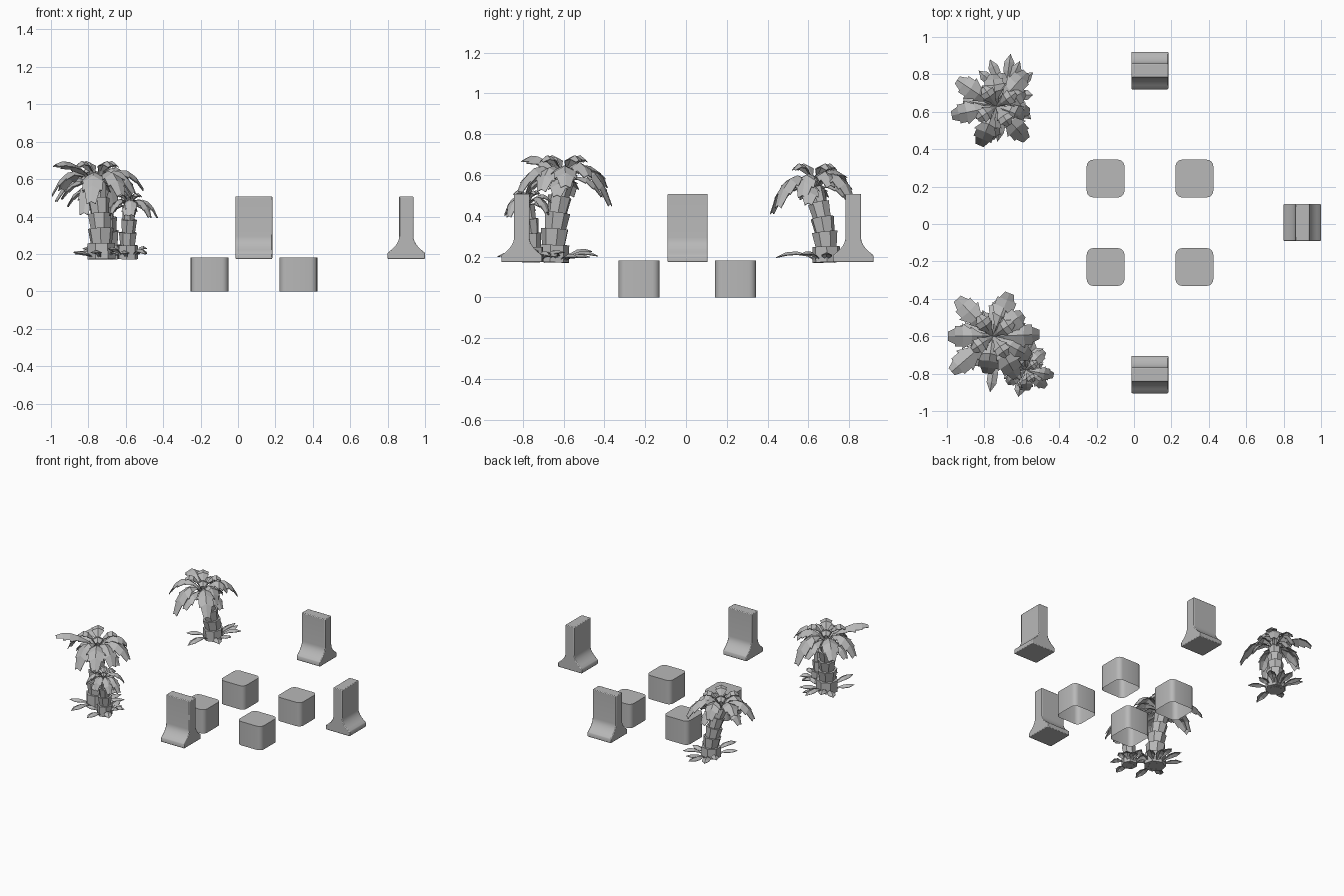
import bpy
import bmesh
import math
import random
from mathutils import Matrix, Vector

random.seed(4)
default_cube = bpy.data.objects.get("Cube")
if default_cube:
    bpy.data.objects.remove(default_cube, do_unlink=True)

stone_grey = bpy.data.materials.new("stone_grey")
stone_grey.use_nodes = True
GREY = (0.48, 0.48, 0.48, 1)
stone_grey.diffuse_color = GREY
stone_grey.node_tree.nodes["Principled BSDF"].inputs["Base Color"].default_value = GREY

GROUND = 0.175


def make_object(name, bm, location=(0, 0, 0), turn=0):
    mesh = bpy.data.meshes.new(name)
    bm.to_mesh(mesh)
    bm.free()
    mesh.materials.append(stone_grey)
    obj = bpy.data.objects.new(name, mesh)
    bpy.context.collection.objects.link(obj)
    obj.location = location
    obj.rotation_euler.z = turn
    return obj


def smooth(obj):
    bpy.ops.object.select_all(action='DESELECT')
    obj.select_set(True)
    bpy.context.view_layer.objects.active = obj
    bpy.ops.object.shade_smooth_by_angle(angle=math.radians(35))


# Blocks with rounded upright edges, open underneath
def block(name, x, y):
    size, height = 0.202, 0.18
    bm = bmesh.new()
    bmesh.ops.create_cube(bm, size=1)
    bmesh.ops.scale(bm, vec=(size, size, height), verts=bm.verts)
    bmesh.ops.translate(bm, vec=(0, 0, height / 2), verts=bm.verts)
    bottom = [f for f in bm.faces if f.normal.z < -0.9]
    bmesh.ops.delete(bm, geom=bottom, context='FACES_ONLY')
    upright = [e for e in bm.edges if abs(e.verts[0].co.z - e.verts[1].co.z) > 0.1]
    bmesh.ops.bevel(bm, geom=upright, offset=0.035, segments=4, profile=0.5, affect='EDGES')
    smooth(make_object(name, bm, (x, y, 0)))


for side, x in (("right", -0.152), ("left", 0.323)):
    for end, y in (("front", -0.23), ("back", 0.243)):
        block(f"{end}_{side}_block", x, y)


# Upright slabs on a flared foot
def pillar(name, x, y, turn):
    half, shaft, depth = 0.1, 0.038, 0.197
    profile = [(half, 0), (half, 0.03)]
    for i in range(7):
        t = i / 6
        profile.append((shaft + 0.058 * (1 - t) ** 2, 0.036 + 0.085 * t))
    profile.append((shaft, 0.335))
    outline = profile + [(-px, pz) for px, pz in reversed(profile)]
    bm = bmesh.new()
    face = bm.faces.new([bm.verts.new((px, -depth / 2, pz)) for px, pz in outline])
    grown = bmesh.ops.extrude_face_region(bm, geom=[face])["geom"]
    moved = [g for g in grown if isinstance(g, bmesh.types.BMVert)]
    bmesh.ops.translate(bm, vec=(0, depth, 0), verts=moved)
    bmesh.ops.recalc_face_normals(bm, faces=bm.faces)
    obj = make_object(name, bm, (x, y, GROUND - 0.002), turn)
    bevel = obj.modifiers.new("soft_edges", 'BEVEL')
    bevel.width = 0.005
    bevel.segments = 2
    bevel.limit_method = 'ANGLE'
    bevel.angle_limit = math.radians(50)
    smooth(obj)


pillar("back_pillar", 0.085, 0.82, math.pi / 2)
pillar("front_pillar", 0.085, -0.805, math.pi / 2)
pillar("left_pillar", 0.9, 0.008, 0)


def curve_point(a, b, c, t):
    return a * (1 - t) ** 2 + b * 2 * t * (1 - t) + c * t * t


# One leaf folded along its midrib: broad and ragged, or narrow and pointed
def add_leaf(bm, start, control, tip, width, steps, ragged):
    spine = [curve_point(start, control, tip, i / steps) for i in range(steps + 1)]
    mids = [bm.verts.new(p) for p in spine]
    flat = Vector((tip.x - start.x, tip.y - start.y, 0)).normalized()
    across = flat.cross(Vector((0, 0, 1)))

    def edge_vert(i, sign, scale):
        t = i / steps
        along = (spine[min(i + 1, steps)] - spine[max(i - 1, 0)]).normalized()
        blunt = 0.35 * t if ragged else 0
        w = width * scale * max(0.15 * (1 - t) + blunt, math.sin(math.pi * t ** 1.5))
        lean = along * w * (0.25 if ragged else 0) * (1 - t)
        return bm.verts.new(spine[i] + across * sign * w + lean + Vector((0, 0, -0.5 * w)))

    for sign in (1, -1):
        for i in range(steps):
            near = edge_vert(i, sign, 0.82 if ragged else 1)
            far = edge_vert(i + 1, sign, 1.06 if ragged else 1)
            loop = [mids[i], near, far, mids[i + 1]]
            bm.faces.new(loop if sign > 0 else loop[::-1])


def finish_leaves(name, bm):
    obj = make_object(name, bm)
    shell = obj.modifiers.new("leaf_thickness", 'SOLIDIFY')
    shell.thickness = 0.004


# Trunk of stacked flaring rings
def trunk(name, base, crown, radius, rings):
    bend = Vector((base.x, base.y, (base.z + crown.z) / 2))
    bm = bmesh.new()
    for i in range(rings):
        low = curve_point(base, bend, crown, i / rings)
        high = curve_point(base, bend, crown, (i + 1) / rings)
        axis = (high - low).normalized()
        r = radius * (1 - 0.36 * i / rings)
        place = (Matrix.Translation((low + high) / 2)
                 @ axis.to_track_quat('Z', 'Y').to_matrix().to_4x4()
                 @ Matrix.Rotation(i * 0.4, 4, 'Z'))
        foot = 1.1 if i == 0 else 0.88
        bmesh.ops.create_cone(bm, cap_ends=True, segments=7, radius1=r * foot,
                              radius2=r * 1.08, depth=(high - low).length * 1.08,
                              matrix=place)
    make_object(name, bm)


# Where the narrow leaves around a trunk end, relative to its foot
FOOT_LEAVES = [(0.15, 0.12), (-0.14, 0.13), (-0.15, -0.11), (0.14, -0.13),
               (0.03, 0.22), (-0.04, -0.25), (0.08, 0.18), (0.15, 0), (-0.08, 0.19)]


def palm(name, base, crown, radius, rings, tips, rise, width, foot_scale):
    base, crown = Vector(base), Vector(crown)
    trunk(f"{name}_trunk", base, crown, radius, rings)

    # Long arching fronds
    bm = bmesh.new()
    for offset in tips:
        offset = Vector(offset)
        control = crown + Vector((offset.x * 0.62, offset.y * 0.62, rise))
        add_leaf(bm, crown, control, crown + offset, width, 5, True)
    # Young fronds on top, and older ones spreading below
    up = Vector((0, 0, rise))
    for k in range(4):
        a = k * math.tau / 4 + 0.6
        out = Vector((math.cos(a), math.sin(a), 0)) * width
        add_leaf(bm, crown, crown + out + up * 1.1, crown + out * 2 + up * 0.6,
                 width * 0.7, 4, True)
        out = Vector((math.cos(a + 0.8), math.sin(a + 0.8), 0)) * width
        add_leaf(bm, crown, crown + out * 2 + up * 0.4, crown + out * 2.9 - up * 0.4,
                 width * 0.8, 4, True)
    finish_leaves(f"{name}_fronds", bm)

    # Narrow leaves around the foot
    bm = bmesh.new()
    for x, y in FOOT_LEAVES:
        out = Vector((x, y, 0)) * foot_scale
        top = Vector((0, 0, random.uniform(0.05, 0.1)))
        end = Vector((0, 0, random.uniform(0.02, 0.06)))
        add_leaf(bm, base + out.normalized() * radius * 0.6, base + out * 0.6 + top,
                 base + out + end, 0.03, 4, False)
    finish_leaves(f"{name}_foot_leaves", bm)


palm("large_palm", (-0.73, -0.65, GROUND), (-0.755, -0.6, 0.57), 0.07, 5,
     [(-0.19, 0.2, -0.02), (0.09, 0.23, -0.11), (-0.24, 0, -0.05), (-0.22, -0.19, 0.11),
      (0.25, 0.01, -0.02), (0.13, -0.22, -0.05), (-0.03, -0.2, -0.09), (0.2, -0.11, -0.04),
      (0.16, 0.12, 0.03)],
     0.17, 0.066, 1)
palm("small_palm", (-0.59, -0.75, GROUND), (-0.58, -0.78, 0.45), 0.05, 4,
     [(-0.1, -0.07, -0.03), (0.15, -0.03, -0.05), (0.1, 0.1, -0.03), (-0.09, 0.1, -0.02),
      (0.01, -0.11, -0.04), (0.11, -0.09, -0.05), (0, 0.12, 0.02)],
     0.1, 0.038, 0.7)
palm("back_palm", (-0.69, 0.69, GROUND), (-0.735, 0.63, 0.53), 0.064, 5,
     [(-0.21, 0.14, 0.05), (0.16, 0.18, -0.04), (-0.24, -0.05, -0.04), (0.15, 0.08, 0.02),
      (0.16, -0.18, -0.08), (-0.09, -0.21, -0.11), (0.15, -0.06, -0.03), (-0.02, 0.17, -0.02)],
     0.17, 0.062, 1)
